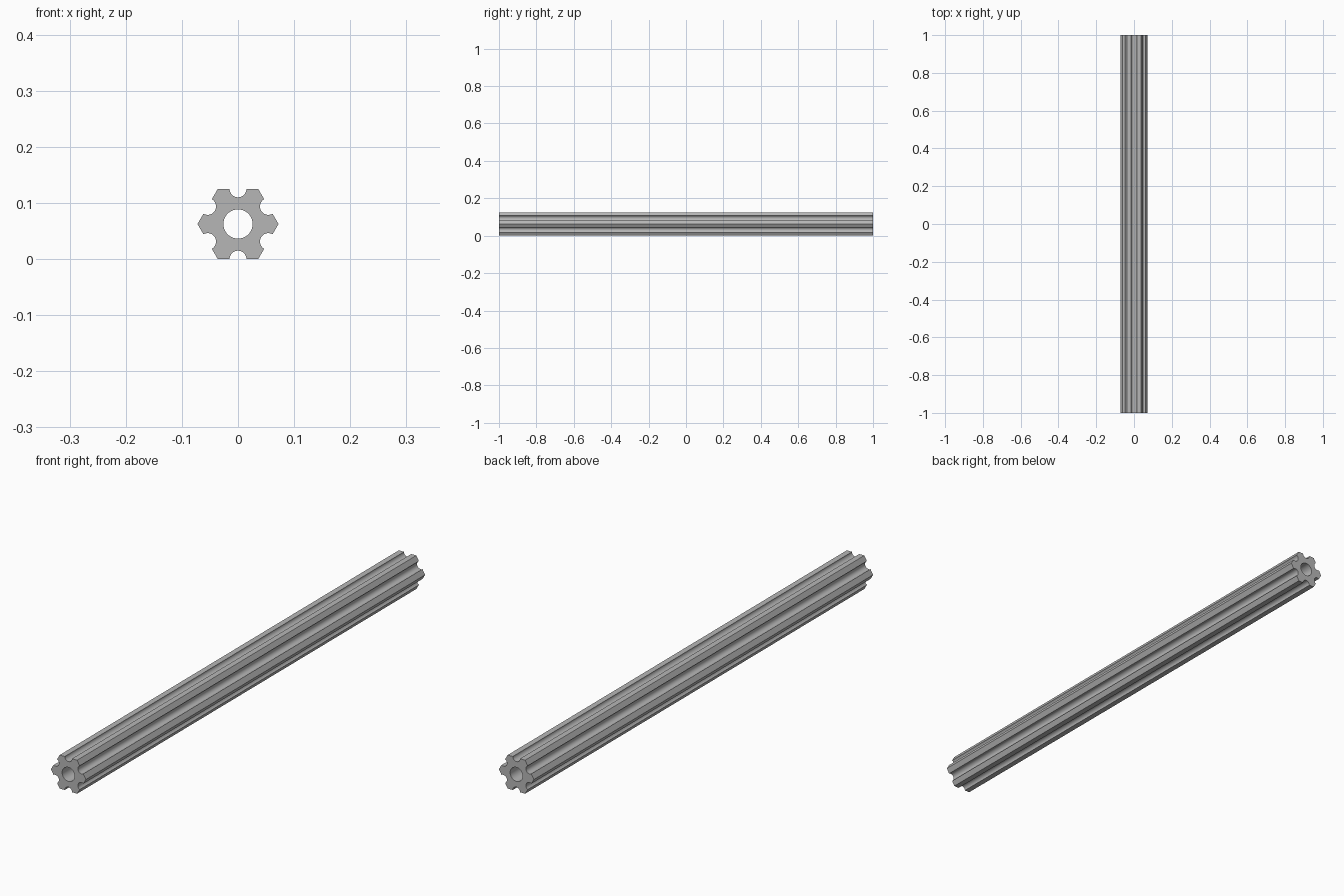
import bpy
import bmesh
from math import cos, sin, pi, radians
from mathutils import Vector, Matrix

cube = bpy.data.objects.get("Cube")
if cube:
    bpy.data.objects.remove(cube, do_unlink=True)

APOTHEM = 0.0625      # centre to flat of the hexagon
CORNER = APOTHEM / cos(pi / 6)
GROOVE = 0.015        # groove radius, centred on each flat
BORE = 0.026          # central hole radius
ARC_STEPS = 16
BORE_STEPS = 64


def polar(radius, angle):
    return Vector((radius * cos(angle), radius * sin(angle)))


def add_loop(curve, points):
    spline = curve.splines.new("POLY")
    spline.points.add(len(points) - 1)
    for target, p in zip(spline.points, points):
        target.co = (p.x, p.y, 0, 1)
    spline.use_cyclic_u = True


# Hexagonal outline with a semicircular groove in the middle of each flat
outline = []
for side in range(6):
    mid = side * pi / 3 + pi / 6
    outline.append(polar(CORNER, mid - pi / 6))
    for i in range(ARC_STEPS + 1):
        turn = mid - pi / 2 - pi * i / ARC_STEPS
        outline.append(polar(APOTHEM, mid) + polar(GROOVE, turn))
bore = [polar(BORE, 2 * pi * i / BORE_STEPS) for i in range(BORE_STEPS)]

# Extrude the filled profile along the shaft
profile = bpy.data.curves.new("shaft_profile", "CURVE")
profile.dimensions = "2D"
profile.fill_mode = "BOTH"
profile.extrude = 1.0
add_loop(profile, outline)
add_loop(profile, bore)
helper = bpy.data.objects.new("shaft_profile", profile)
bpy.context.collection.objects.link(helper)
bpy.context.view_layer.update()
evaluated = helper.evaluated_get(bpy.context.evaluated_depsgraph_get())
mesh = bpy.data.meshes.new_from_object(evaluated)
bpy.data.objects.remove(helper, do_unlink=True)
mesh.name = "grooved_shaft"

# Weld the caps, lay the shaft along y and rest it on the ground
bm = bmesh.new()
bm.from_mesh(mesh)
bmesh.ops.remove_doubles(bm, verts=bm.verts, dist=0.00005)
bmesh.ops.transform(
    bm, verts=bm.verts,
    matrix=Matrix.Translation((0, 0, APOTHEM)) @ Matrix.Rotation(pi / 2, 4, "X"))
bmesh.ops.recalc_face_normals(bm, faces=bm.faces)
bm.to_mesh(mesh)
bm.free()

# Plain grey metal
color = (0.47, 0.47, 0.47, 1)
steel = bpy.data.materials.new("steel_grey")
steel.use_nodes = True
steel.diffuse_color = color
steel.node_tree.nodes["Principled BSDF"].inputs["Base Color"].default_value = color
mesh.materials.clear()
mesh.materials.append(steel)

shaft = bpy.data.objects.new("grooved_shaft", mesh)
bpy.context.collection.objects.link(shaft)
bpy.ops.object.select_all(action="DESELECT")
shaft.select_set(True)
bpy.context.view_layer.objects.active = shaft
bpy.ops.object.shade_smooth_by_angle(angle=radians(30))
